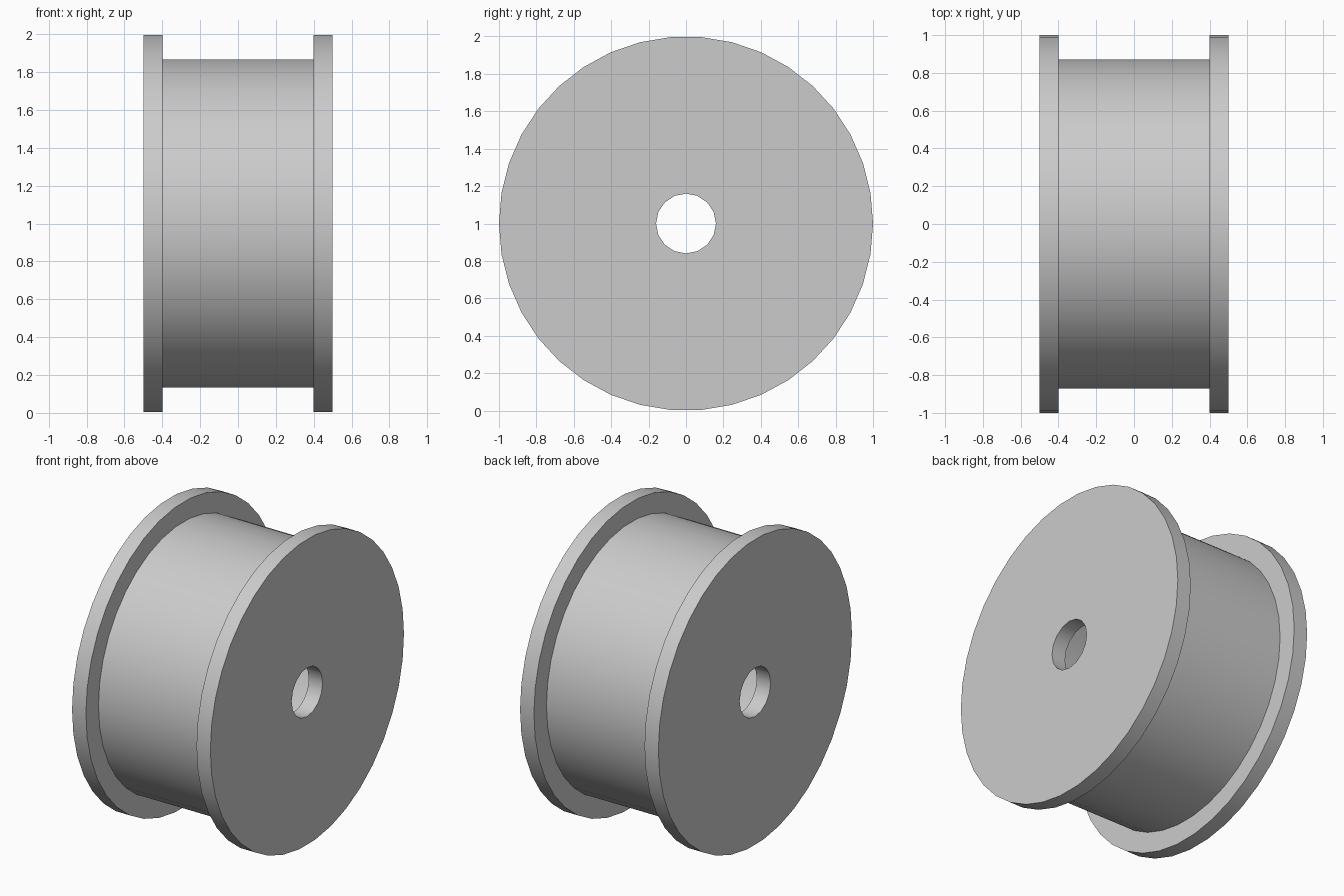
import bpy, bmesh, math
from mathutils import Matrix, Vector

if "Cube" in bpy.data.objects:
    bpy.data.objects.remove(bpy.data.objects["Cube"], do_unlink=True)

grey = bpy.data.materials.new("light_grey")
colour = (0.6, 0.6, 0.6, 1.0)
grey.diffuse_color = colour
grey.use_nodes = True
grey.node_tree.nodes["Principled BSDF"].inputs["Base Color"].default_value = colour

CENTRE = Vector((0, 0, 1))


def ring(name, x_start, x_end, outer, inner, outer_sides, inner_sides):
    """Extruded annulus whose axis lies along x."""
    bm = bmesh.new()
    bmesh.ops.create_circle(bm, segments=outer_sides, radius=outer)
    bmesh.ops.create_circle(bm, segments=inner_sides, radius=inner)
    bmesh.ops.triangle_fill(bm, edges=bm.edges[:], use_beauty=True)
    result = bmesh.ops.extrude_face_region(bm, geom=bm.faces[:], use_keep_orig=True)
    top = [g for g in result["geom"] if isinstance(g, bmesh.types.BMVert)]
    bmesh.ops.translate(bm, verts=top, vec=(0, 0, x_end - x_start))
    place = (Matrix.Translation(CENTRE + Vector((x_start, 0, 0)))
             @ Matrix.Rotation(math.radians(90), 4, 'Y'))
    bmesh.ops.transform(bm, matrix=place, verts=bm.verts)
    bmesh.ops.recalc_face_normals(bm, faces=bm.faces)
    mesh = bpy.data.meshes.new(name)
    bm.to_mesh(mesh)
    bm.free()
    mesh.materials.append(grey)
    obj = bpy.data.objects.new(name, mesh)
    bpy.context.collection.objects.link(obj)
    bpy.ops.object.select_all(action='DESELECT')
    obj.select_set(True)
    bpy.context.view_layer.objects.active = obj
    bpy.ops.object.shade_smooth_by_angle(angle=math.radians(30))
    return obj


# End flanges with the axle hole
ring("left_flange", 0.40, 0.50, 1.0, 0.16, 38, 16)
ring("right_flange", -0.50, -0.40, 1.0, 0.16, 38, 16)

# Hollow drum, let slightly into both flanges
ring("drum", -0.42, 0.42, 0.87, 0.84, 38, 38)
